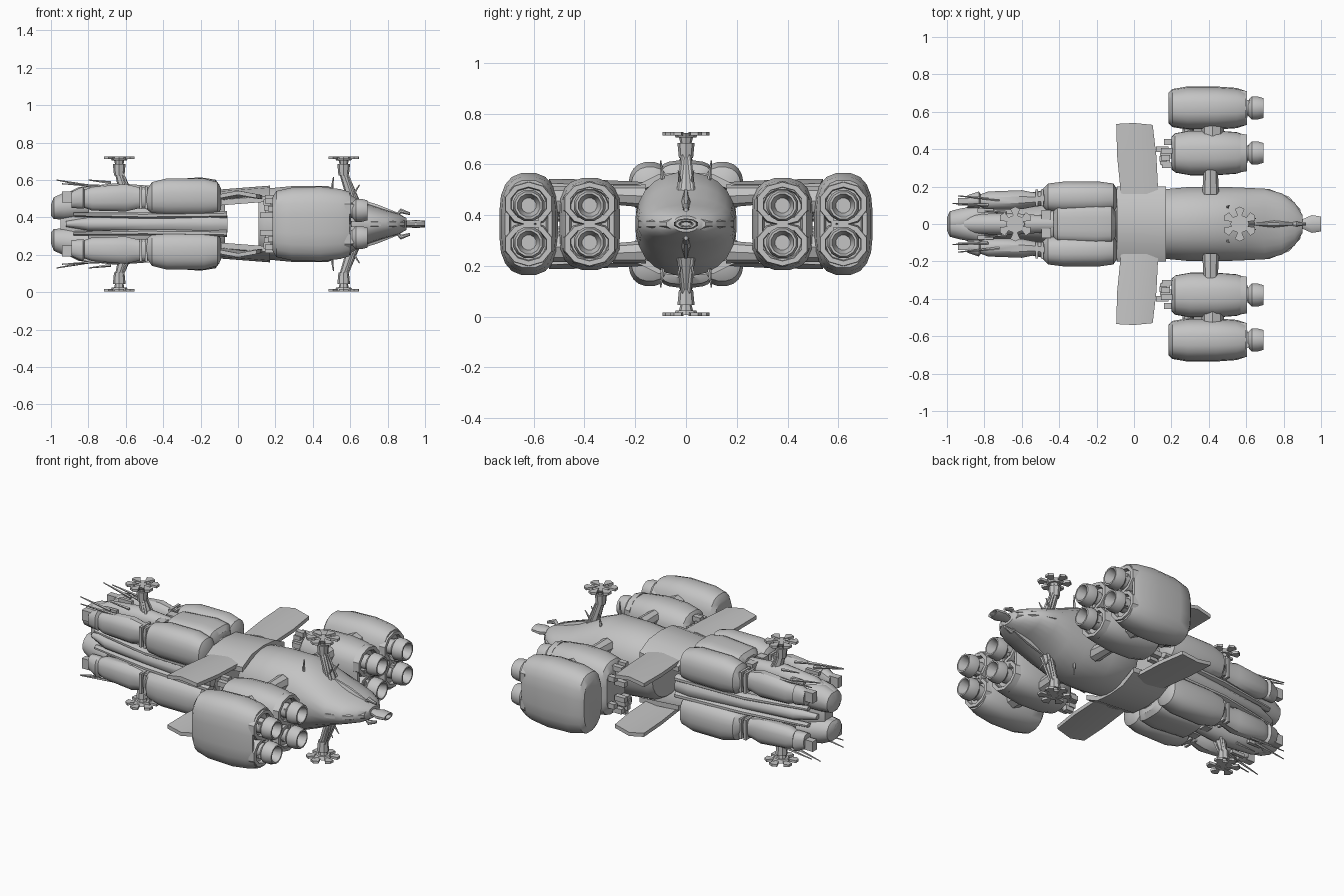
import bpy, bmesh, math, random
from mathutils import Vector, Matrix

if "Cube" in bpy.data.objects:
    bpy.data.objects.remove(bpy.data.objects["Cube"])
random.seed(4)
MID = 0.365   # height of the ship's axis; all parts are modelled around it

grey = bpy.data.materials.new("hull grey")
grey.use_nodes = True
grey.diffuse_color = (0.55, 0.55, 0.55, 1)
grey.node_tree.nodes["Principled BSDF"].inputs["Base Color"].default_value = (0.55, 0.55, 0.55, 1)


def finish(name, bm, mirror="", angle=35):
    bmesh.ops.recalc_face_normals(bm, faces=bm.faces)
    me = bpy.data.meshes.new(name)
    bm.to_mesh(me)
    bm.free()
    ob = bpy.data.objects.new(name, me)
    ob.location.z = MID
    bpy.context.collection.objects.link(ob)
    me.materials.append(grey)
    bpy.ops.object.select_all(action='DESELECT')
    ob.select_set(True)
    bpy.context.view_layer.objects.active = ob
    bpy.ops.object.shade_smooth_by_angle(angle=math.radians(angle))
    if mirror:
        mod = ob.modifiers.new("mirror", 'MIRROR')
        mod.use_axis = (False, "y" in mirror, "z" in mirror)
        mod.use_mirror_merge = False


def loft(name, stations, n=16, power=2.0, pinch=0.0, mirror=""):
    """Skin superellipse rings (x, y, z, half width, half height) along x."""
    bm = bmesh.new()
    rings = []
    for x, y, z, ry, rz in stations:
        ring = []
        for i in range(n):
            a = 2 * math.pi * (i + 0.5) / n
            c, s = math.cos(a), math.sin(a)
            u = math.copysign(abs(c) ** (2 / power), c)
            v = math.copysign(abs(s) ** (2 / power), s)
            u *= 1 - pinch * max(0, 1 - 2.5 * abs(v))
            ring.append(bm.verts.new((x, y + ry * u, z + rz * v)))
        rings.append(ring)
    for a, b in zip(rings, rings[1:]):
        for i in range(n):
            j = (i + 1) % n
            bm.faces.new((a[i], a[j], b[j], b[i]))
    bm.faces.new(rings[0])
    bm.faces.new(rings[-1])
    finish(name, bm, mirror)


def add_rod(bm, p, q, r1, r2, sides=6):
    p, q = Vector(p), Vector(q)
    d = q - p
    m = Matrix.Translation((p + q) / 2) @ d.to_track_quat('Z', 'Y').to_matrix().to_4x4()
    bmesh.ops.create_cone(bm, cap_ends=True, segments=sides, radius1=r1, radius2=r2,
                          depth=d.length, matrix=m)


def add_box(bm, c, size):
    m = Matrix.Translation(c) @ Matrix.Diagonal((*size, 1))
    bmesh.ops.create_cube(bm, size=1, matrix=m)


def slab(name, rows, thick, mirror):
    """Skin a grid of points and thicken it towards the axis."""
    bm = bmesh.new()
    top, low = [[[bm.verts.new(Vector(p) - Vector((0, 0, k * thick))) for p in r] for r in rows]
                for k in (0, 1)]
    for g in (top, low):
        for a, b in zip(g, g[1:]):
            for i in range(len(a) - 1):
                bm.faces.new((a[i], a[i + 1], b[i + 1], b[i]))
    for e in (0, -1):
        for t, b in ((top[e], low[e]), ([r[e] for r in top], [r[e] for r in low])):
            for i in range(len(t) - 1):
                bm.faces.new((t[i], t[i + 1], b[i + 1], b[i]))
    finish(name, bm, mirror, 25)


# Main hull, narrowing to a flat tail and a small end nozzle
loft("main_hull", [(.11, 0, 0, .165, .165), (.14, 0, 0, .185, .19), (.3, 0, 0, .2, .205),
                   (.48, 0, 0, .2, .205), (.6, 0, 0, .195, .155), (.7, 0, 0, .19, .105),
                   (.79, 0, 0, .165, .075), (.86, 0, 0, .115, .055), (.9, 0, 0, .05, .032)],
     24, 2.2)
loft("tail_ridge", [(.55, 0, 0, .19, .03), (.72, 0, 0, .195, .045), (.83, 0, 0, .15, .04),
                    (.89, 0, 0, .08, .03)], 12)
loft("tail_nozzle", [(.86, 0, 0, .025, .02), (.91, 0, 0, .03, .018), (.95, 0, 0, .05, .022),
                     (1, 0, 0, .042, .018), (1, 0, 0, .03, .012), (.96, 0, 0, .02, .008)], 10)
loft("tail_fin", [(.64, 0, .1, .012, .04), (.75, 0, .075, .02, .03), (.87, 0, .04, .008, .015)],
     8, mirror="z")
loft("tail_pod", [(.84, 0, .04, .01, .01), (.87, 0, .07, .014, .014), (.92, 0, .055, .008, .008)],
     8, mirror="z")

# Open bay between the fore body and the hull: arched plates above and below
arch = [(-.2, .14), (-.11, .185), (0, .195), (.11, .185), (.2, .14)]
slab("bay_plate", [[(x, y, z + dz) for y, z in arch] for x, dz in ((-.09, -.01), (.17, .01))],
     .03, "z")
slab("wing", [[(-.07, .16, .15), (.04, .16, .165), (.13, .16, .155)],
              [(-.09, .36, .155), (.02, .36, .175), (.12, .36, .155)],
              [(-.095, .535, .16), (0, .54, .178), (.1, .53, .16)]], .022, "yz")

# Engine pods with paired nozzles
for label, y, ry, rz, x0, pinch in (("outer", .62, .119, .202, .185, .06),
                                    ("inner", .38, .128, .182, .2, .16)):
    loft(label + "_engine_pod",
         [(x0, y, 0, ry * .72, rz * .72), (x0 + .02, y, 0, ry * .88, rz * .88),
          (x0 + .1, y, 0, ry, rz * .97), (.44, y, 0, ry, rz), (.55, y, 0, ry * .93, rz * .93),
          (.595, y, 0, ry * .8, rz * .86), (.595, y, 0, ry * .66, rz * .75),
          (.56, y, 0, ry * .6, rz * .7)], 20, 2.7, pinch, "y")
    loft(label + "_nozzle", [(.54, y, .073, .045, .045), (.61, y, .073, .042, .042),
                             (.63, y, .073, .064, .064), (.66, y, .073, .064, .064),
                             (.692, y, .073, .055, .055), (.692, y, .073, .046, .046),
                             (.64, y, .073, .03, .03)], 12, mirror="yz")
    loft(label + "_pod_collar", [(.57, y, .08, ry * .85, .09), (.605, y, .08, ry * .8, .085),
                                 (.605, y, .08, ry * .62, .066), (.58, y, .08, ry * .6, .062)],
         10, mirror="yz")
bm = bmesh.new()
for y in (.38, .62):         # small fittings around the nozzles
    for k in range(4):
        add_box(bm, (random.uniform(.58, .62), y + random.uniform(-.05, .05),
                     random.uniform(-.02, .12)), (.04, .02, .02))
for k in range(9):           # intake fittings on the inner pods
    add_box(bm, (random.uniform(.15, .19), random.uniform(.3, .46), random.uniform(.01, .14)),
            (random.uniform(.04, .09), .03, .03))
finish("engine_fittings", bm, "yz")
bm = bmesh.new()
add_rod(bm, (.41, .16, .11), (.41, .29, .115), .045, .038, 8)
add_rod(bm, (.42, .47, .09), (.42, .54, .09), .06, .06, 8)
add_rod(bm, (.29, .47, .04), (.29, .54, .04), .03, .03, 8)
finish("engine_struts", bm, "yz")

# Fore body: core, spine and a ring of six long tanks in two stages
loft("fore_core", [(-.95, 0, 0, .04, .11), (-.85, 0, 0, .08, .16), (-.5, 0, 0, .1, .17),
                   (-.44, 0, 0, .15, .2), (-.12, 0, 0, .16, .205), (-.07, 0, 0, .13, .15)], 20)
loft("side_spine", [(-.92, .06, 0, .02, .015), (-.8, .1, 0, .03, .035), (-.5, .135, 0, .035, .035),
                    (-.15, .165, 0, .035, .045), (-.055, .16, 0, .03, .045)], 10, mirror="y")
loft("side_spine_rail", [(-.88, .09, .05, .02, .012), (-.5, .15, .045, .03, .018),
                         (-.06, .17, .05, .03, .02)], 8, mirror="yz")
loft("side_tank", [(-.49, .14, .13, .045, .05), (-.46, .142, .14, .075, .085),
                   (-.38, .143, .145, .084, .1), (-.18, .143, .145, .084, .1),
                   (-.11, .142, .14, .075, .085), (-.09, .14, .135, .045, .055)],
     20, 2.4, mirror="yz")
loft("centre_tank", [(-.43, 0, .17, .07, .04), (-.41, 0, .175, .095, .06),
                     (-.2, 0, .18, .105, .07), (-.12, 0, .175, .1, .062), (-.1, 0, .17, .07, .04)],
     20, 3.5, mirror="z")
loft("fore_side_tube", [(-.89, .12, .13, .035, .045), (-.83, .13, .14, .045, .06),
                        (-.82, .125, .135, .035, .05), (-.78, .125, .135, .05, .065),
                        (-.6, .13, .14, .052, .075), (-.54, .13, .14, .04, .06),
                        (-.46, .14, .14, .04, .055)], 12, 2.5, mirror="yz")
loft("fore_centre_tube", [(-.95, 0, .11, .04, .04), (-.85, 0, .14, .055, .06),
                          (-.65, 0, .16, .06, .06), (-.52, 0, .16, .05, .05),
                          (-.4, 0, .15, .05, .05)], 12, mirror="z")
loft("fore_lobe", [(-1, 0, .075, .035, .03), (-.985, .01, .085, .06, .06),
                   (-.93, .015, .095, .07, .075), (-.87, .03, .1, .065, .075),
                   (-.8, .05, .1, .06, .06)], 12, mirror="yz")
bm = bmesh.new()
for x in (-.52, -.49):       # clamps joining the two tank stages
    add_box(bm, (x, .14, .14), (.014, .09, .12))
add_box(bm, (-.47, .05, .18), (.05, .05, .05))
add_box(bm, (-.91, .12, .145), (.06, .04, .06))
for k in range(8):
    add_box(bm, (random.uniform(-.8, -.5), random.uniform(.04, .15), random.uniform(.1, .19)),
            (random.uniform(.04, .1), .02, .02))
finish("fore_clamps", bm, "yz")

# Antenna spikes
bm = bmesh.new()
for p, q in (((-.78, .1, .2), (-.97, .11, .235)), ((-.72, .13, .2), (-.94, .15, .215)),
             ((-.68, .06, .22), (-.8, .07, .235)), ((.61, .05, .13), (.67, .06, .07)),
             ((.6, .02, .13), (.65, .03, .21)), ((.5, .09, .17), (.51, .1, .25))):
    add_rod(bm, p, q, .009, .003, 5)
finish("antenna_spikes", bm, "yz")

# Sensor towers with petal dishes, above and below
for label, x, lean, base in (("aft", .565, .06, .1), ("fore", -.635, .03, .18)):
    bm = bmesh.new()
    add_rod(bm, (x + lean, 0, base), (x, 0, .27), .034, .022, 8)
    add_rod(bm, (x, 0, .26), (x, 0, .32), .028, .034, 8)
    add_rod(bm, (x, 0, .31), (x, 0, .352), .02, .03, 8)
    for y in (-.03, .03):
        add_rod(bm, (x + lean + .02, y, base), (x + .01, y / 3, .29), .01, .008, 5)
    finish(label + "_tower", bm, "z")
    bm = bmesh.new()
    add_rod(bm, (x, 0, .34), (x, 0, .358), .04, .05, 8)
    for k in range(6):
        a = math.radians(60 * k + 30)
        d = Vector((math.cos(a), math.sin(a), 0))
        s = Vector((-d.y, d.x, 0))
        hub = Vector((x, 0, .35))
        pts = [hub + d * .02, hub + d * .08 + s * .026, hub + d * .093, hub + d * .08 - s * .026]
        vs = [[bm.verts.new(p + Vector((0, 0, h))) for p in pts] for h in (-.002, .012)]
        bm.faces.new(vs[0])
        bm.faces.new(vs[1])
        for i in range(4):
            j = (i + 1) % 4
            bm.faces.new((vs[0][i], vs[0][j], vs[1][j], vs[1][i]))
    finish(label + "_dish", bm, "z")
